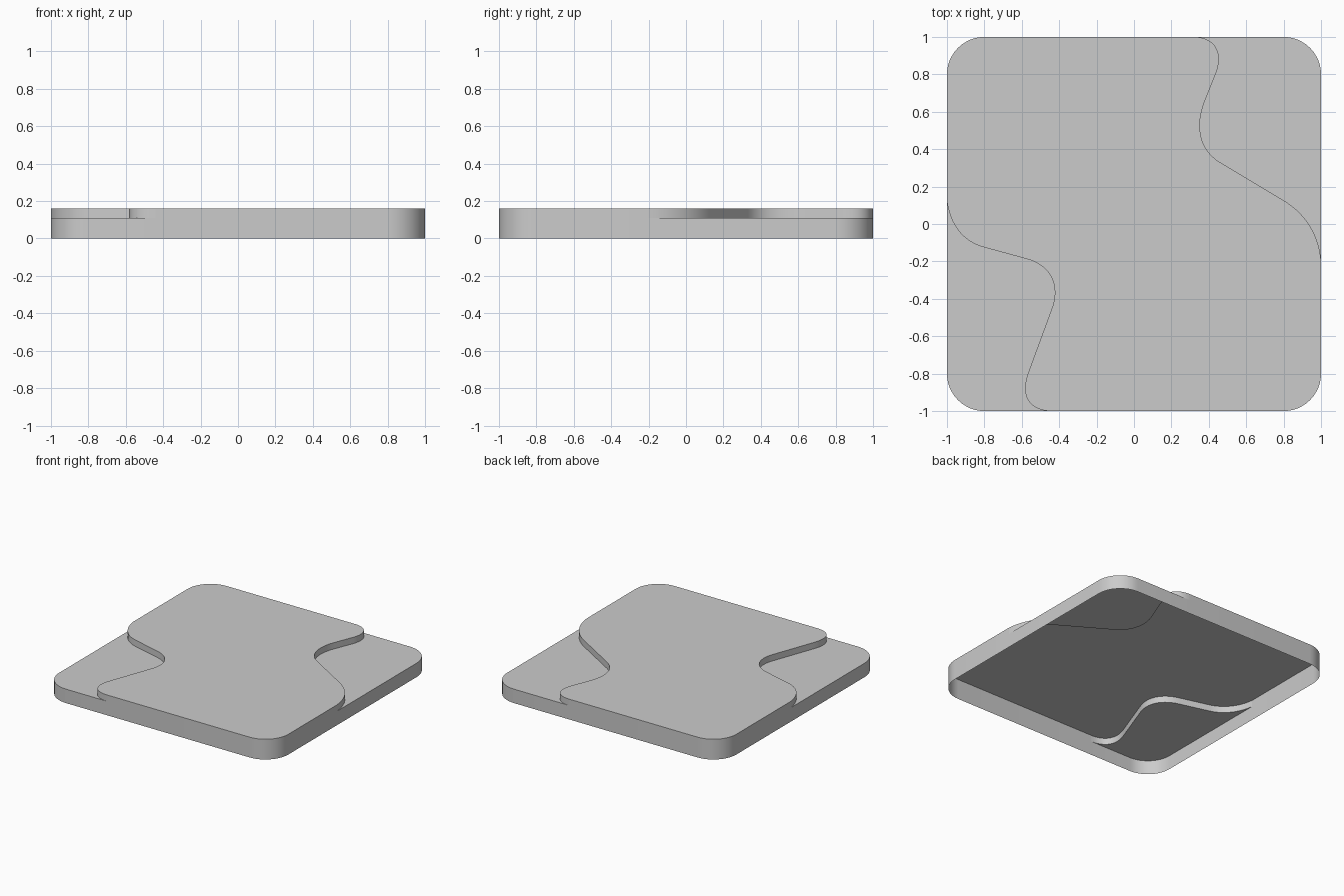
import bpy, bmesh, math
from mathutils import Vector

if "Cube" in bpy.data.objects:
    bpy.data.objects.remove(bpy.data.objects["Cube"])

HIGH, LOW, R = 0.16, 0.11, 0.2


def corner(sx, sy, start):
    """Quarter-round corner points, counter-clockwise from the start angle."""
    c = Vector((sx * (1 - R), sy * (1 - R)))
    return [c + R * Vector((math.cos(a), math.sin(a)))
            for a in (math.radians(start + 7.5 * i) for i in range(13))]


def bezier(a, b, c, d, n=14):
    a, b, c, d = map(Vector, (a, b, c, d))
    return [a * (1 - t)**3 + b * 3 * t * (1 - t)**2 + c * 3 * t * t * (1 - t) + d * t**3
            for t in (i / n for i in range(n + 1))]


# wavy step edges: three bends joined by straight runs
step_left = (bezier((-1, .12), (-.98, -.02), (-.9, -.1), (-.8, -.125))
             + bezier((-.58, -.185), (-.44, -.22), (-.4, -.33), (-.435, -.44))
             + bezier((-.56, -.78), (-.62, -.93), (-.55, -1), (-.44, -1)))
step_right = (bezier((1, -.2), (.99, -.06), (.92, .05), (.81, .12))
              + bezier((.46, .33), (.34, .4), (.33, .54), (.38, .66))
              + bezier((.44, .81), (.48, .92), (.43, 1), (.32, 1)))

# outer edge stretches, counter-clockwise
front_right = [step_left[-1]] + corner(1, -1, -90) + [step_right[0]]
back_right = [step_right[0]] + corner(1, 1, 0) + [step_right[-1]]
back_left = [step_right[-1]] + corner(-1, 1, 90) + [step_left[0]]
front_left = [step_left[0]] + corner(-1, -1, 180) + [step_left[-1]]

bm = bmesh.new()
cache = {}


def vert(p, z):
    key = (round(p.x, 4), round(p.y, 4), z)
    if key not in cache:
        cache[key] = bm.verts.new(key)
    return cache[key]


def wall(path, z0, z1):
    for a, b in zip(path, path[1:]):
        f = bm.faces.new([vert(a, z0), vert(b, z0), vert(b, z1), vert(a, z1)])
        f.smooth = True


def cap(path, z):
    bm.faces.new([vert(p, z) for p in path])


# raised middle and the two low corners
cap(front_right[:-1] + step_right[:-1] + back_left[:-1] + step_left[:-1], HIGH)
cap(back_right[:-1] + step_right[:0:-1], LOW)
cap(front_left[:-1] + step_left[:0:-1], LOW)

# outer skirt (open underneath) and step walls
for path, z in ((front_right, HIGH), (back_left, HIGH), (back_right, LOW), (front_left, LOW)):
    wall(path, 0, z)
wall(step_left, LOW, HIGH)
wall(step_right, LOW, HIGH)

mesh = bpy.data.meshes.new("terrain_tile")
bm.to_mesh(mesh)
bm.free()
tile = bpy.data.objects.new("terrain_tile", mesh)
bpy.context.collection.objects.link(tile)
bpy.context.view_layer.objects.active = tile
tile.select_set(True)
bpy.ops.object.shade_smooth_by_angle(angle=math.radians(35))
